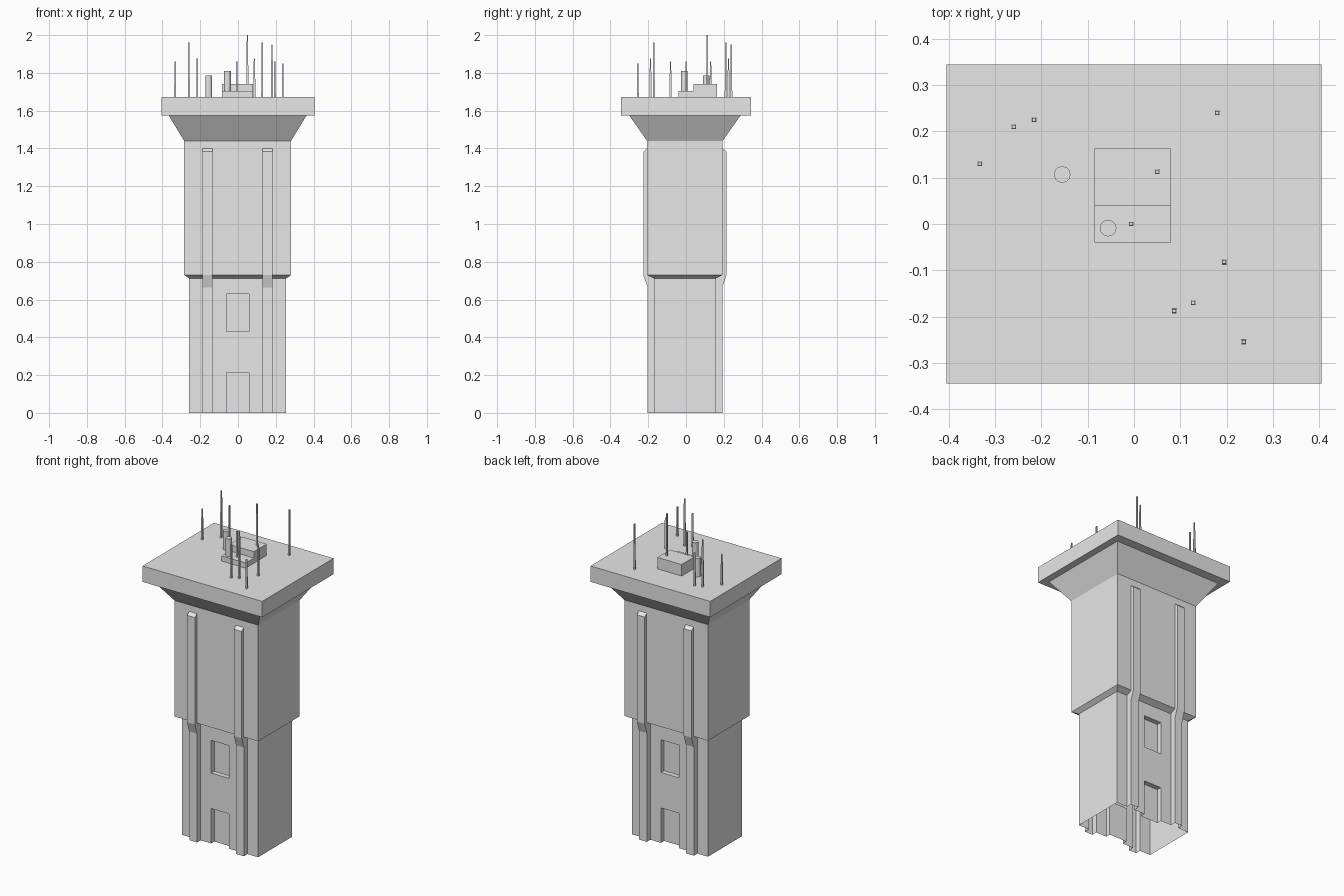
import bpy, bmesh
from mathutils import Matrix, Vector

cube = bpy.data.objects.get("Cube")
if cube:
    bpy.data.objects.remove(cube, do_unlink=True)

concrete = bpy.data.materials.new("concrete grey")
concrete.use_nodes = True
GREY = (0.8, 0.8, 0.8, 1)
concrete.diffuse_color = GREY
concrete.node_tree.nodes["Principled BSDF"].inputs["Base Color"].default_value = GREY


def finish(name, bm):
    mesh = bpy.data.meshes.new(name)
    bm.to_mesh(mesh)
    bm.free()
    mesh.materials.append(concrete)
    obj = bpy.data.objects.new(name, mesh)
    bpy.context.collection.objects.link(obj)
    return obj


def box(name, lo, hi):
    lo, hi = Vector(lo), Vector(hi)
    bm = bmesh.new()
    bmesh.ops.create_cube(bm, size=1, matrix=Matrix.Translation((lo + hi) / 2)
                          @ Matrix.Diagonal((*(hi - lo), 1)))
    return finish(name, bm)


def post(name, x, y, top, r1, r2, sides, turn=0):
    height = top - ROOF
    bm = bmesh.new()
    bmesh.ops.create_cone(bm, cap_ends=True, segments=sides, radius1=r1, radius2=r2,
                          depth=height, matrix=Matrix.Translation((x, y, ROOF + height / 2))
                          @ Matrix.Rotation(turn, 4, "Z"))
    return finish(name, bm)


ROOF = 1.672
EAVE = 1.575
RIB_IN, RIB_OUT, BAY = 0.132, 0.185, 0.06
CENTRE = Vector((-0.002, -0.006, 0))


# Shaft cross-section: two ribs and a central window bay on front and back
def section(z, hx, hy, rib, recess):
    right = [(BAY, hy - recess), (BAY, hy), (RIB_IN, hy), (RIB_IN, rib),
             (RIB_OUT, rib), (RIB_OUT, hy), (hx, hy)]
    front = [(-x, -y) for x, y in reversed(right)] + [(x, -y) for x, y in right]
    ring = front + [(-x, -y) for x, y in front]
    return [Vector((x, y, z)) + CENTRE for x, y in ring]


# Lower walls with recessed bays, then the wider upper body and the flared neck
lower = (0.257, 0.164, 0.198)
upper = (0.283, 0.2, 0.22)
D = 0.03
levels = [(z, *lower, d) for z, d in
          ((0, D), (0.213, D), (0.213, 0), (0.43, 0), (0.43, D), (0.63, D), (0.63, 0), (0.665, 0))]
levels += [
    (0.712, 0.257, 0.164, 0.214, 0),
    (0.73, *upper, 0),
    (1.383, *upper, 0),
    (1.4, 0.283, 0.2, 0.2, 0),
    (1.44, 0.283, 0.2, 0.2, 0),
    (EAVE, 0.365, 0.295, 0.295, 0),
]
bm = bmesh.new()
rings = [[bm.verts.new(p) for p in section(*level)] for level in levels]
for a, b in zip(rings, rings[1:]):
    for i in range(len(a)):
        j = (i + 1) % len(a)
        bm.faces.new((a[i], a[j], b[j], b[i]))
bmesh.ops.remove_doubles(bm, verts=bm.verts[:], dist=0.0001)
finish("tower_shaft", bm)

# Roof slab and stepped plant room
box("roof_slab", (-0.405, -0.345, EAVE), (0.405, 0.345, ROOF))
box("plant_room_low", (-0.085, -0.04, ROOF), (0.08, 0.04, 1.703))
box("plant_room_high", (-0.085, 0.04, ROOF), (0.08, 0.163, 1.742))

# Vent pipes
for i, (x, y, top) in enumerate(((-0.155, 0.107, 1.785), (-0.056, -0.009, 1.81))):
    post(f"vent_pipe_{i + 1}", x, y, top, 0.018, 0.018, 12)

# Square tapered antennas
antennas = [(-0.333, 0.13, 1.86), (-0.26, 0.21, 1.96), (-0.216, 0.225, 1.875),
            (0.05, 0.113, 2.0), (-0.006, 0, 1.86), (0.18, 0.24, 1.95),
            (0.195, -0.082, 1.86), (0.128, -0.17, 1.96), (0.087, -0.188, 1.875),
            (0.237, -0.255, 1.85)]
for i, (x, y, top) in enumerate(antennas):
    post(f"antenna_{i + 1}", x, y, top, 0.0071, 0.005, 4, 0.785)
